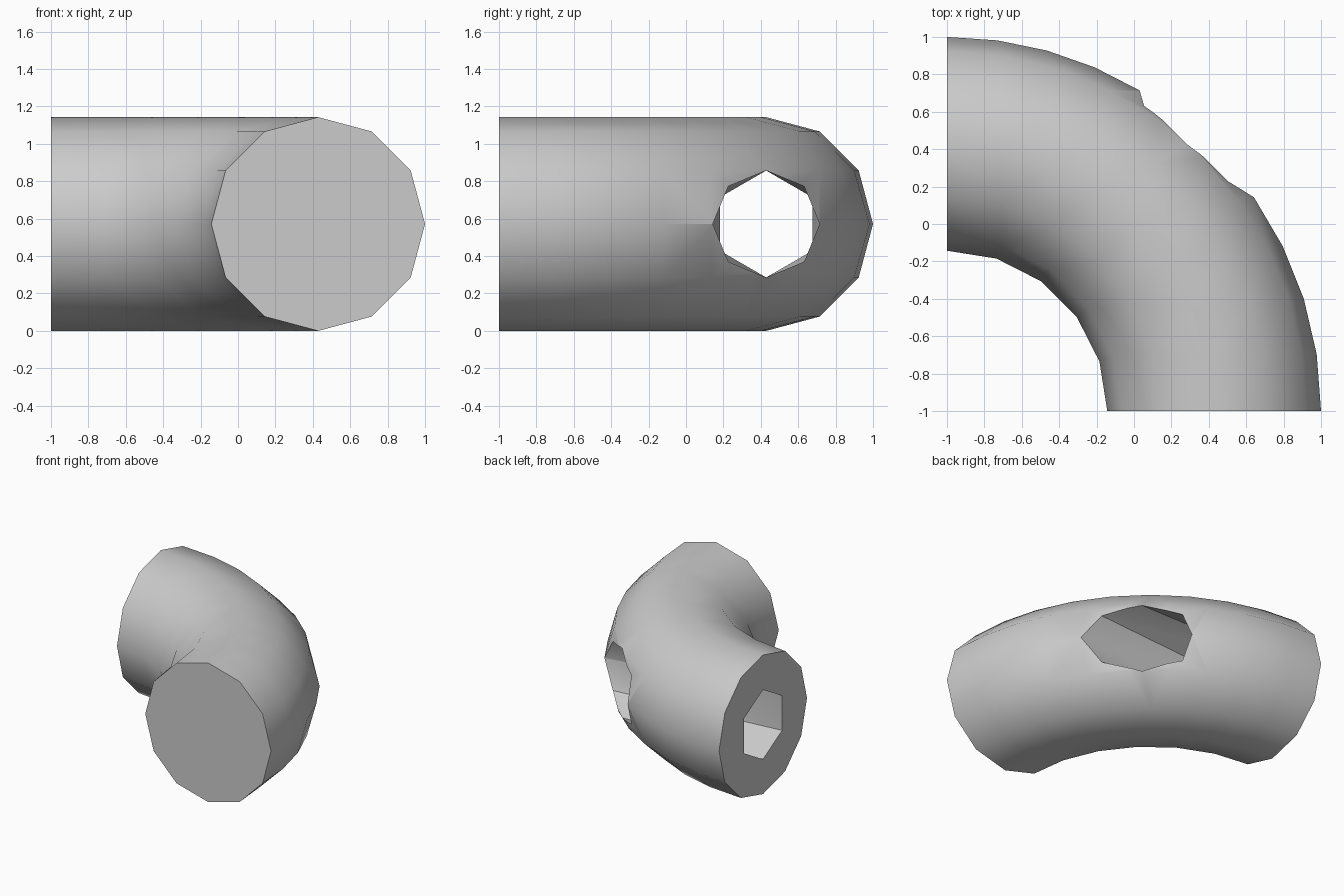
import bpy, bmesh
from math import sin, cos, radians, sqrt

if "Cube" in bpy.data.objects:
    bpy.data.objects.remove(bpy.data.objects["Cube"])

MINOR = 4 / 7          # radius of the tube
MAJOR = 10 / 7         # radius of the bend, centred on the corner (-1, -1)
BORE = MINOR / 2       # radius of the straight hole
MID = MAJOR - 1        # y of the bore axis

grey = bpy.data.materials.new("light grey")
grey.use_nodes = True
colour = (0.6, 0.6, 0.6, 1)
grey.diffuse_color = colour
grey.node_tree.nodes["Principled BSDF"].inputs["Base Color"].default_value = colour


def bridge(bm, a, b):
    """Fill triangles between two rows of (parameter, vertex)."""
    i = j = 0
    while i < len(a) - 1 or j < len(b) - 1:
        step_a = j == len(b) - 1 or (i < len(a) - 1 and a[i + 1][0] <= b[j + 1][0])
        if step_a:
            bm.faces.new((a[i][1], a[i + 1][1], b[j][1]))
            i += 1
        else:
            bm.faces.new((a[i][1], b[j + 1][1], b[j][1]))
            j += 1


def make_object(bm, name):
    bmesh.ops.recalc_face_normals(bm, faces=bm.faces)
    mesh = bpy.data.meshes.new(name)
    bm.to_mesh(mesh)
    bm.free()
    mesh.materials.append(grey)
    obj = bpy.data.objects.new(name, mesh)
    bpy.context.collection.objects.link(obj)
    return obj


# Curved tube: fewer steps along the inside of the bend than the outside
def long_row(bm, side):
    t = radians(30 * side)
    r = MAJOR + MINOR * cos(t)
    steps = (11, 10, 9, 8, 6, 5, 5)[min(side, 12 - side)]
    angles = [90 * k / steps for k in range(steps + 1)]
    if side == 0:
        # the outermost row has points where the bore breaks through
        angles = [34.85 * k / 4 for k in range(5)] + [43, 51] + [59 + 31 * k / 4 for k in range(5)]
    return [(a, bm.verts.new((r * cos(radians(a)) - 1, r * sin(radians(a)) - 1,
                              MINOR + MINOR * sin(t)))) for a in angles]


bm = bmesh.new()
rows = [long_row(bm, s) for s in range(12)]
for s in range(12):
    bridge(bm, rows[s], rows[(s + 1) % 12])
bm.faces.new([row[0][1] for row in rows])
bm.faces.new([row[-1][1] for row in rows])
elbow = make_object(bm, "curved_tube")


# Bore: six sides at the flat end, eight where it meets the outer bend
def bore_ring(bm, sides, x=None):
    ring = []
    for k in range(sides):
        a = 360 * k / sides
        y, h = MID - BORE * sin(radians(a)), BORE * cos(radians(a))
        r = MAJOR + sqrt(MINOR ** 2 - h ** 2)
        px = sqrt(r ** 2 - (y + 1) ** 2) - 1 if x is None else x
        ring.append((a, bm.verts.new((px, y, MINOR + h))))
    return ring + [(360, ring[0][1])]


bm = bmesh.new()
rings = [bore_ring(bm, 6, -1.1), bore_ring(bm, 6, -1), bore_ring(bm, 8), bore_ring(bm, 8, 1.3)]
for a, b in zip(rings, rings[1:]):
    bridge(bm, a, b)
for ring in (rings[0], rings[-1]):
    bm.faces.new([v for _, v in ring[:-1]])
cutter = make_object(bm, "bore_cutter")
cutter.hide_render = True

# Cut the bore, then drop the cutter
bpy.ops.object.select_all(action="DESELECT")
elbow.select_set(True)
bpy.context.view_layer.objects.active = elbow
cut = elbow.modifiers.new("bore", "BOOLEAN")
cut.operation = "DIFFERENCE"
cut.solver = "EXACT"
cut.object = cutter
bpy.ops.object.modifier_apply(modifier=cut.name)
bpy.data.objects.remove(cutter)
bpy.ops.object.shade_smooth_by_angle(angle=radians(35))
